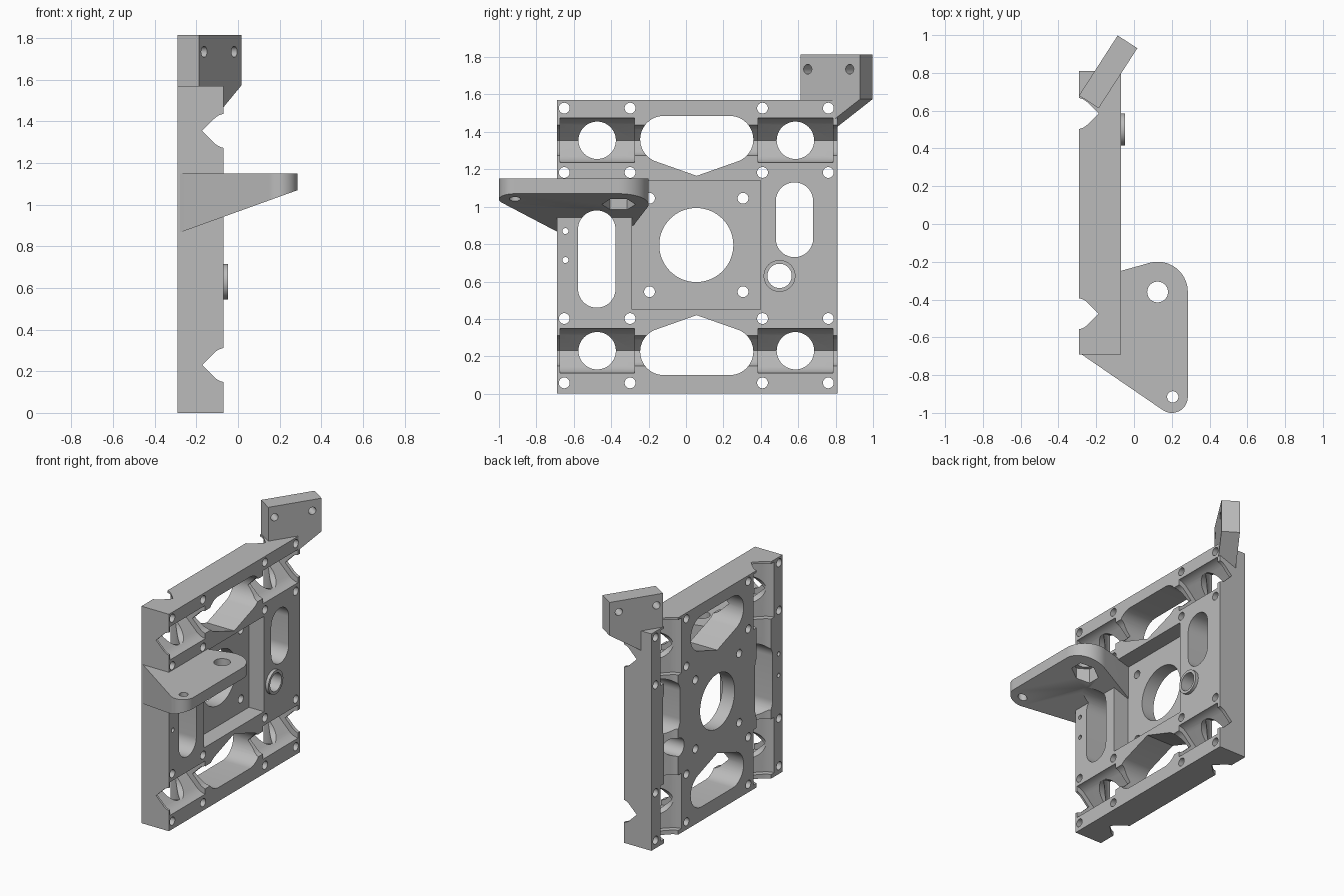
import bpy, bmesh, math
from mathutils import Matrix
from mathutils.geometry import convex_hull_2d

if "Cube" in bpy.data.objects:
    bpy.data.objects.remove(bpy.data.objects["Cube"])

grey = bpy.data.materials.new("plain_grey")
grey.diffuse_color = (0.5, 0.5, 0.5, 1)
grey.use_nodes = True
grey.node_tree.nodes["Principled BSDF"].inputs["Base Color"].default_value = grey.diffuse_color


def circle(u, v, r, n=48, start=0.0):
    return [(u + r * math.cos(start + 2 * math.pi * i / n),
             v + r * math.sin(start + 2 * math.pi * i / n)) for i in range(n)]


def hull(*groups):
    pts = [p for g in groups for p in g]
    return [pts[i] for i in convex_hull_2d(pts)]


def prism(name, pts, axis, lo, hi, matrix=None):
    """Extrude a 2D outline along an axis: X uses (y,z), Y uses (x,z), Z uses (x,y)."""
    place = {'X': lambda u, v: (lo, u, v), 'Y': lambda u, v: (u, lo, v),
             'Z': lambda u, v: (u, v, lo)}[axis]
    bm = bmesh.new()
    face = bm.faces.new([bm.verts.new(place(*p)) for p in pts])
    out = bmesh.ops.extrude_face_region(bm, geom=[face])
    move = [0, 0, 0]
    move['XYZ'.index(axis)] = hi - lo
    bmesh.ops.translate(bm, vec=move, verts=[g for g in out['geom'] if isinstance(g, bmesh.types.BMVert)])
    if matrix:
        bm.transform(matrix)
    bmesh.ops.recalc_face_normals(bm, faces=bm.faces[:])
    mesh = bpy.data.meshes.new(name)
    bm.to_mesh(mesh)
    bm.free()
    mesh.materials.append(grey)
    ob = bpy.data.objects.new(name, mesh)
    bpy.context.collection.objects.link(ob)
    return ob


def combine(target, tool, op='DIFFERENCE'):
    mod = target.modifiers.new("bool", 'BOOLEAN')
    mod.operation, mod.object, mod.solver = op, tool, 'EXACT'
    bpy.context.view_layer.objects.active = target
    bpy.ops.object.modifier_apply(modifier=mod.name)
    bpy.data.objects.remove(tool)


def cut(target, pts, axis, lo, hi, matrix=None):
    combine(target, prism("cutter", pts, axis, lo, hi, matrix))


def box(u0, u1, v0, v1):
    return [(u0, v0), (u1, v0), (u1, v1), (u0, v1)]


BACK, FRONT = -0.29, -0.07
COLS, ROWS = (-0.475, 0.585), (0.23, 1.355)   # bearing centres in y and z

# main plate with square motor pocket
plate = prism("carriage_plate", box(-0.69, 0.81, 0, 1.57), 'X', BACK, FRONT)
cut(plate, box(-0.29, 0.397, 0.45, 1.14), 'X', -0.19, 0.1)

# side arm: rounded outline, sloping underside, holes and nut trap
arm = prism("side_arm", hull([(-0.284, -0.686), (-0.284, -0.308)], circle(0.125, -0.36, 0.16, 64),
                             circle(0.2, -0.915, 0.085)), 'Z', 0.7, 1.15)
cut(arm, [(-0.4, 0.5), (0.4, 0.5), (0.4, 1.111), (-0.4, 0.823)], 'Y', -1.2, 0.2)
cut(arm, circle(0.125, -0.36, 0.055), 'Z', 0.6, 1.3)
cut(arm, circle(0.205, -0.915, 0.03, 32), 'Z', 0.6, 1.3)
cut(arm, circle(0.125, -0.36, 0.09, 6, math.pi / 2), 'Z', 0.6, 1.09)

# angled corner tab with two screw holes
turn = Matrix.Translation((-0.187, 0.613, 0)) @ Matrix.Rotation(math.radians(57.2), 4, 'Z')
tab = prism("corner_tab", [(0, 1.40), (0.1, 1.392), (0.378, 1.575), (0.378, 1.815), (0, 1.815)],
            'Y', 0, 0.124, turn)
for s in (0.045, 0.312):
    cut(tab, circle(s, 1.735, 0.026, 32), 'Y', -0.1, 0.3, turn)

# round boss on the front
boss = prism("boss", circle(0.5, 0.63, 0.085), 'X', -0.2, -0.047)

for part in (arm, tab, boss):
    combine(plate, part, 'UNION')
cut(plate, circle(0.5, 0.63, 0.065), 'X', -0.4, 0.1)

# teardrop rod channels and wider bearing seats: front ones along y, back ones along z
ROD, SEAT = 0.083, 0.121


def drop_front(z, r):
    return hull(circle(-0.055, z, r), [(-0.055 - r * math.sqrt(2), z)])


def drop_back(y, r):
    return hull(circle(-0.305, y, r), [(-0.305 + r * math.sqrt(2), y)])


for z in ROWS:
    cut(plate, drop_front(z, ROD), 'Y', -0.75, 0.83)
    for y in COLS:
        cut(plate, drop_front(z, SEAT), 'Y', y - 0.2, y + 0.2)
for y in COLS:
    cut(plate, drop_back(y, ROD), 'Z', -0.1, 1.58)
    for z in ROWS:
        cut(plate, drop_back(y, SEAT), 'Z', z - 0.2, z + 0.2)

# round windows and four screw holes around every bearing
for y in COLS:
    for z in ROWS:
        cut(plate, circle(y, z, 0.1), 'X', -0.5, -0.01)
        for dy in (-0.176, 0.176):
            for dz in (-0.172, 0.172):
                cut(plate, circle(y + dy, z + dz, 0.029, 32), 'X', -0.5, -0.05)

# wide pointed openings above and below the motor
for z, tip in ((1.36, 1.165), (0.225, 0.42)):
    cut(plate, hull(circle(-0.12, z, 0.125), circle(0.235, z, 0.125), [(0.057, tip)]), 'X', -0.5, 0.2)

# long slots left and right
for y, z0, z1 in ((-0.477, 0.56, 0.88), (0.58, 0.83, 1.03)):
    cut(plate, hull(circle(y, z0, 0.1), circle(y, z1, 0.1)), 'X', -0.5, 0.2)

# motor hole, motor screws and two small side holes
cut(plate, circle(0.055, 0.795, 0.198, 64), 'X', -0.5, -0.05)
for dy in (-0.25, 0.25):
    for dz in (-0.25, 0.25):
        cut(plate, circle(0.055 + dy, 0.795 + dz, 0.029, 32), 'X', -0.5, -0.06)
for z in (0.715, 0.87):
    cut(plate, circle(-0.645, z, 0.016, 24), 'X', -0.5, -0.05)

# smooth curved walls, keep edges sharp
plate.select_set(True)
bpy.context.view_layer.objects.active = plate
bpy.ops.object.shade_smooth_by_angle(angle=math.radians(25))
